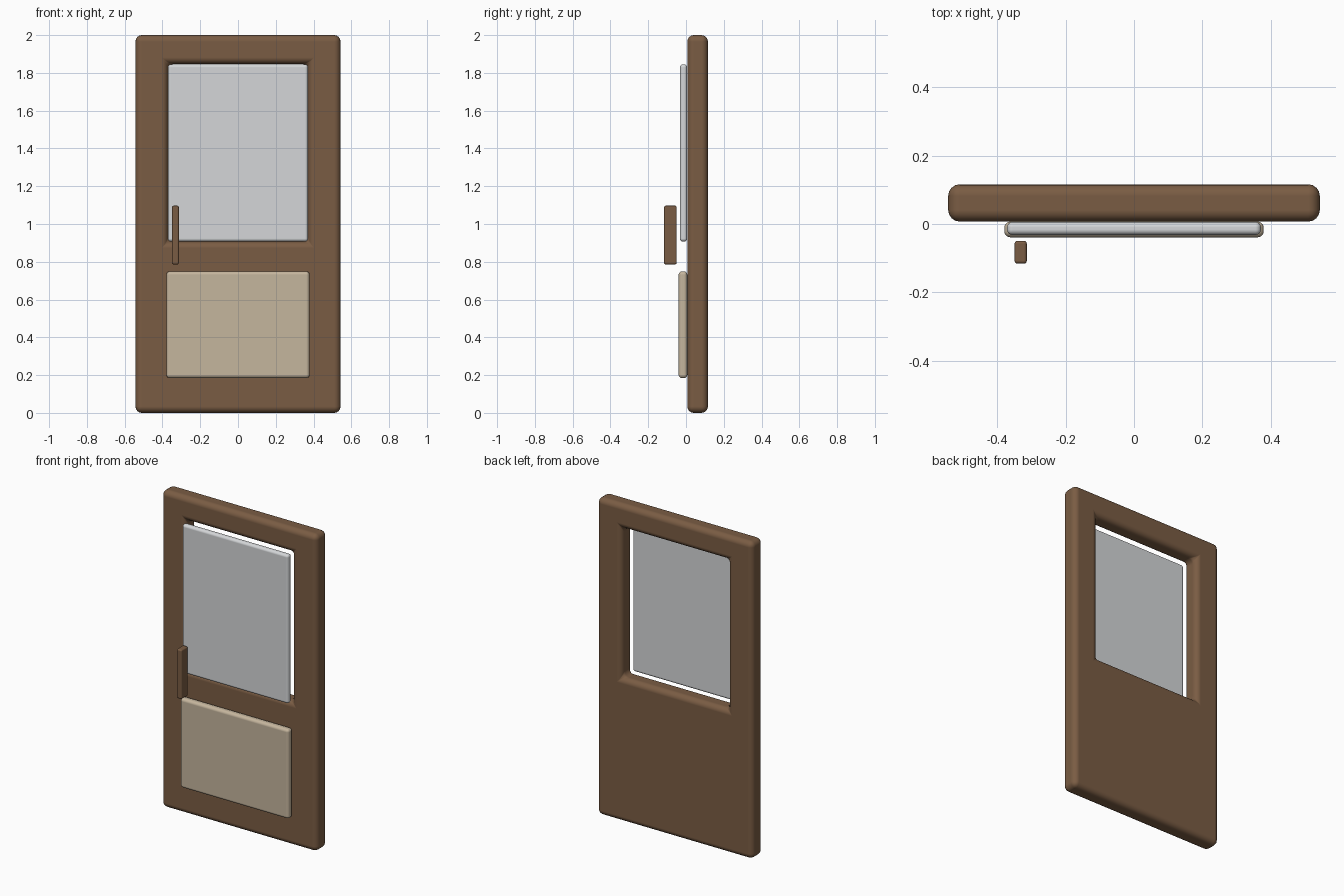
import bpy, bmesh

if "Cube" in bpy.data.objects:
    bpy.data.objects.remove(bpy.data.objects["Cube"])


def material(name, rgb):
    m = bpy.data.materials.new(name)
    m.diffuse_color = (*rgb, 1.0)
    m.use_nodes = True
    m.node_tree.nodes["Principled BSDF"].inputs["Base Color"].default_value = m.diffuse_color
    return m


BROWN = material("brown wood", (0.195, 0.108, 0.057))
BEIGE = material("beige panel", (0.56, 0.465, 0.34))
GLASS = material("pale grey glass", (0.66, 0.675, 0.69))


def slab(name, xs, zs, y0, y1, bevel, mat, hole=None, segments=4):
    """Rounded slab from a grid of cells in x/z, with an optional missing cell."""
    bm = bmesh.new()
    grid = [[bm.verts.new((x, y0, z)) for z in zs] for x in xs]
    for i in range(len(xs) - 1):
        for k in range(len(zs) - 1):
            if (i, k) != hole:
                bm.faces.new((grid[i][k], grid[i + 1][k],
                              grid[i + 1][k + 1], grid[i][k + 1]))
    front = bm.faces[:]
    back = bmesh.ops.extrude_face_region(bm, geom=front, use_keep_orig=True)["geom"]
    for v in back:
        if isinstance(v, bmesh.types.BMVert):
            v.co.y = y1
    bmesh.ops.recalc_face_normals(bm, faces=bm.faces[:])
    for f in bm.faces:
        f.smooth = True
    me = bpy.data.meshes.new(name)
    bm.to_mesh(me)
    bm.free()
    me.materials.append(mat)
    ob = bpy.data.objects.new(name, me)
    bpy.context.collection.objects.link(ob)
    b = ob.modifiers.new("rounded edges", 'BEVEL')
    b.width = bevel
    b.segments = segments
    b.limit_method = 'ANGLE'
    b.harden_normals = True
    return ob


# door leaf with window opening
slab("door_frame", (-0.543, -0.37, 0.37, 0.543), (0, 0.907, 1.848, 2.0),
     0.007, 0.116, 0.034, BROWN, hole=(1, 1))
# window pane mounted in front of the opening
slab("window_pane", (-0.371, 0.371), (0.907, 1.845), -0.032, 0.006, 0.016, GLASS)
# lower raised panel
slab("lower_panel", (-0.379, 0.379), (0.184, 0.749), -0.039, 0.007, 0.018, BEIGE)
# upright pull handle
slab("handle", (-0.349, -0.313), (0.786, 1.097), -0.116, -0.049, 0.009, BROWN, segments=3)
